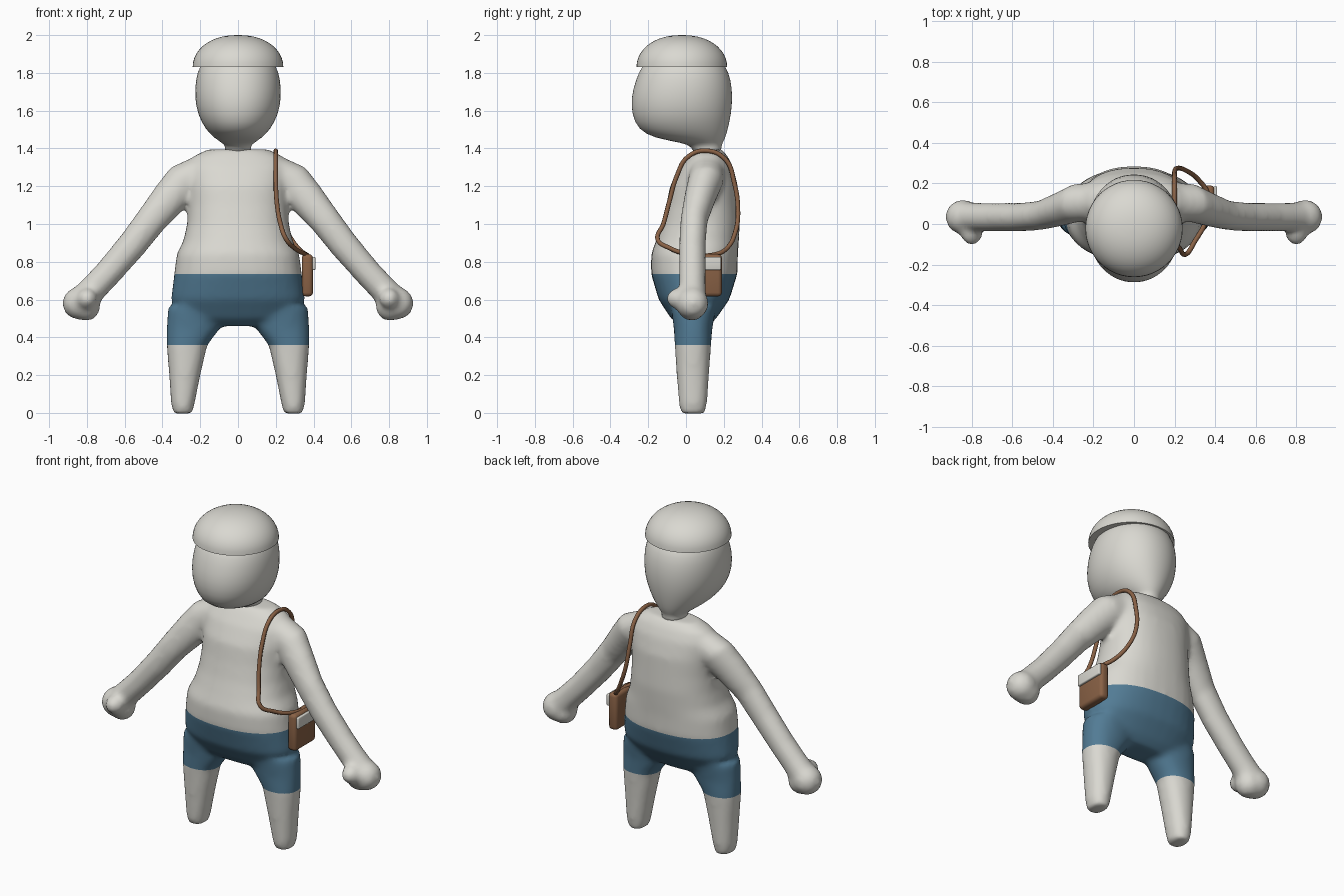
import bpy, bmesh, math
from mathutils import Vector, Matrix

old = bpy.data.objects.get("Cube")
if old:
    bpy.data.objects.remove(old, do_unlink=True)


def material(name, rgb):
    m = bpy.data.materials.new(name)
    m.use_nodes = True
    m.diffuse_color = (*rgb, 1)
    bsdf = m.node_tree.nodes["Principled BSDF"]
    bsdf.inputs["Base Color"].default_value = (*rgb, 1)
    bsdf.inputs["Roughness"].default_value = 0.7
    return m


PALE = material("pale grey", (0.70, 0.69, 0.64))
BLUE = material("denim blue", (0.085, 0.20, 0.30))
BROWN = material("leather brown", (0.25, 0.12, 0.06))


def make_object(name, bm, *mats):
    bmesh.ops.recalc_face_normals(bm, faces=bm.faces[:])
    mesh = bpy.data.meshes.new(name)
    bm.to_mesh(mesh)
    bm.free()
    for m in mats:
        mesh.materials.append(m)
    ob = bpy.data.objects.new(name, mesh)
    bpy.context.collection.objects.link(ob)
    return ob


def select_only(ob):
    bpy.ops.object.select_all(action='DESELECT')
    ob.select_set(True)
    bpy.context.view_layer.objects.active = ob


def shade(ob, degrees=40):
    select_only(ob)
    bpy.ops.object.shade_smooth_by_angle(angle=math.radians(degrees))


def loft(bm, rings, side=1, u=(1, 0, 0), power=2.0, sides=32):
    """Skin rings of (x, z, half width along u, y front, y back)."""
    u, loops = Vector(u), []
    for x, z, w, y0, y1 in rings:
        loop = []
        for i in range(sides):
            a = math.tau * i / sides
            c, s = math.cos(a), math.sin(a)
            c = math.copysign(abs(c) ** (2 / power), c)
            s = math.copysign(abs(s) ** (2 / power), s)
            p = Vector((x, (y0 + y1) / 2 + s * (y1 - y0) / 2, z)) + u * (w * c)
            p.x *= side
            loop.append(bm.verts.new(p))
        loops.append(loop)
    for a, b in zip(loops, loops[1:]):
        for i in range(sides):
            j = (i + 1) % sides
            bm.faces.new((a[i], a[j], b[j], b[i]))
    bm.faces.new(loops[0][::-1])
    bm.faces.new(loops[-1])


def ball(bm, x, y, z, r):
    bmesh.ops.create_uvsphere(bm, u_segments=20, v_segments=12, radius=r,
                              matrix=Matrix.Translation((x, y, z)))


# Body: torso, legs, arms and hands fused into one soft skin
TORSO = [(0, .46, .20, -.03, .12), (0, .50, .30, -.08, .16), (0, .60, .355, -.145, .23),
         (0, .735, .338, -.185, .272), (0, .84, .325, -.185, .275), (0, .91, .29, -.16, .28),
         (0, 1.0, .27, -.13, .285), (0, 1.1, .262, -.105, .28), (0, 1.2, .265, -.085, .275),
         (0, 1.3, .27, -.035, .25), (0, 1.36, .235, .01, .22), (0, 1.395, .16, .04, .19)]
LEG = [(.22, .56, .15, -.08, .16), (.235, .45, .143, -.065, .14), (.27, .36, .108, -.06, .133),
       (.282, .20, .083, -.05, .122), (.292, .05, .063, -.038, .112), (.292, -.004, .05, -.028, .10)]
ARM = [(.19, 1.285, .09, .02, .20), (.28, 1.23, .105, .01, .20), (.36, 1.14, .097, -.01, .16),
       (.46, 1.02, .084, -.03, .115), (.56, .89, .079, -.037, .105), (.68, .75, .074, -.037, .105),
       (.76, .665, .074, -.037, .105), (.83, .59, .078, -.04, .11)]

bm = bmesh.new()
loft(bm, TORSO, power=2.3)
for side in (1, -1):
    loft(bm, LEG, side, power=2.2)
    loft(bm, ARM, side, u=(.74, 0, .67))
    ball(bm, side * .845, .035, .58, .086)
    ball(bm, side * .805, .03, .563, .077)
    ball(bm, side * .80, -.05, .605, .054)
body = make_object("body", bm)
select_only(body)
remesh = body.modifiers.new("fuse", 'REMESH')
remesh.mode = 'VOXEL'
remesh.voxel_size = 0.016
smooth = body.modifiers.new("soften", 'SMOOTH')
smooth.factor = 0.5
smooth.iterations = 10
for mod in ("fuse", "soften"):
    bpy.ops.object.modifier_apply(modifier=mod)

# Shorts: cut the skin at waist and hems, then colour between the cuts
WAIST, HEM = 0.735, 0.36
body.data.materials.clear()
body.data.materials.append(PALE)
body.data.materials.append(BLUE)
bm = bmesh.new()
bm.from_mesh(body.data)
for height in (WAIST, HEM):
    bmesh.ops.bisect_plane(bm, geom=bm.verts[:] + bm.edges[:] + bm.faces[:],
                           plane_co=(0, 0, height), plane_no=(0, 0, 1))
for f in bm.faces:
    c = f.calc_center_median()
    f.material_index = int(HEM < c.z < WAIST and abs(c.x) < 0.45)
bm.to_mesh(body.data)
bm.free()
shade(body, 80)

# Head with a narrow neck
HEAD = [(0, 1.36, .075, .04, .19), (0, 1.41, .063, .035, .185), (0, 1.43, .085, -.02, .195),
        (0, 1.455, .125, -.17, .208), (0, 1.50, .172, -.255, .222), (0, 1.58, .215, -.288, .24),
        (0, 1.67, .23, -.292, .248), (0, 1.76, .226, -.268, .24), (0, 1.84, .205, -.235, .212),
        (0, 1.90, .15, -.17, .15)]
bm = bmesh.new()
loft(bm, HEAD, power=2.1)
head = make_object("head", bm, PALE)
head.modifiers.new("round", 'SUBSURF').levels = 1
shade(head, 80)

# Cap: a shallow dome with a flat underside
bm = bmesh.new()
dome = []
for i in range(12):
    a = math.radians(88) * i / 11
    r = 0.24 * math.cos(a) ** 0.9
    dome.append((0, 1.832 + 0.168 * math.sin(a), r, -.022 - r, -.022 + r))
loft(bm, dome, sides=48)
shade(make_object("cap", bm, PALE), 50)

# Shoulder strap: closed loop over the shoulder and down to the bag
STRAP = [(.20, .11, 1.388), (.20, .01, 1.355), (.20, -.05, 1.25), (.205, -.088, 1.12),
         (.225, -.12, 1.0), (.255, -.15, .92), (.30, -.085, .872), (.355, .02, .84),
         (.362, .15, .838), (.32, .215, .87), (.26, .262, .96), (.215, .275, 1.08),
         (.20, .255, 1.22), (.20, .21, 1.34)]
curve = bpy.data.curves.new("strap", 'CURVE')
curve.dimensions = '3D'
curve.bevel_depth = 0.012
curve.bevel_resolution = 2
spline = curve.splines.new('BEZIER')
spline.bezier_points.add(len(STRAP) - 1)
for point, co in zip(spline.bezier_points, STRAP):
    point.co = co
    point.handle_left_type = point.handle_right_type = 'AUTO'
spline.use_cyclic_u = True
curve.materials.append(BROWN)
bpy.context.collection.objects.link(bpy.data.objects.new("strap", curve))


def rounded_box(name, low, high, bevel, mat):
    bm = bmesh.new()
    bmesh.ops.create_cube(bm, size=1)
    low, high = Vector(low), Vector(high)
    bmesh.ops.scale(bm, vec=high - low, verts=bm.verts[:])
    bmesh.ops.translate(bm, vec=(low + high) / 2, verts=bm.verts[:])
    bmesh.ops.bevel(bm, geom=bm.edges[:], offset=bevel, segments=3,
                    profile=0.5, affect='EDGES')
    shade(make_object(name, bm, mat))


# Bag with its pale flap on the outer face
rounded_box("bag", (.338, -.01, .617), (.397, .19, .84), .02, BROWN)
rounded_box("bag_flap", (.392, 0, .757), (.41, .186, .826), .006, PALE)
